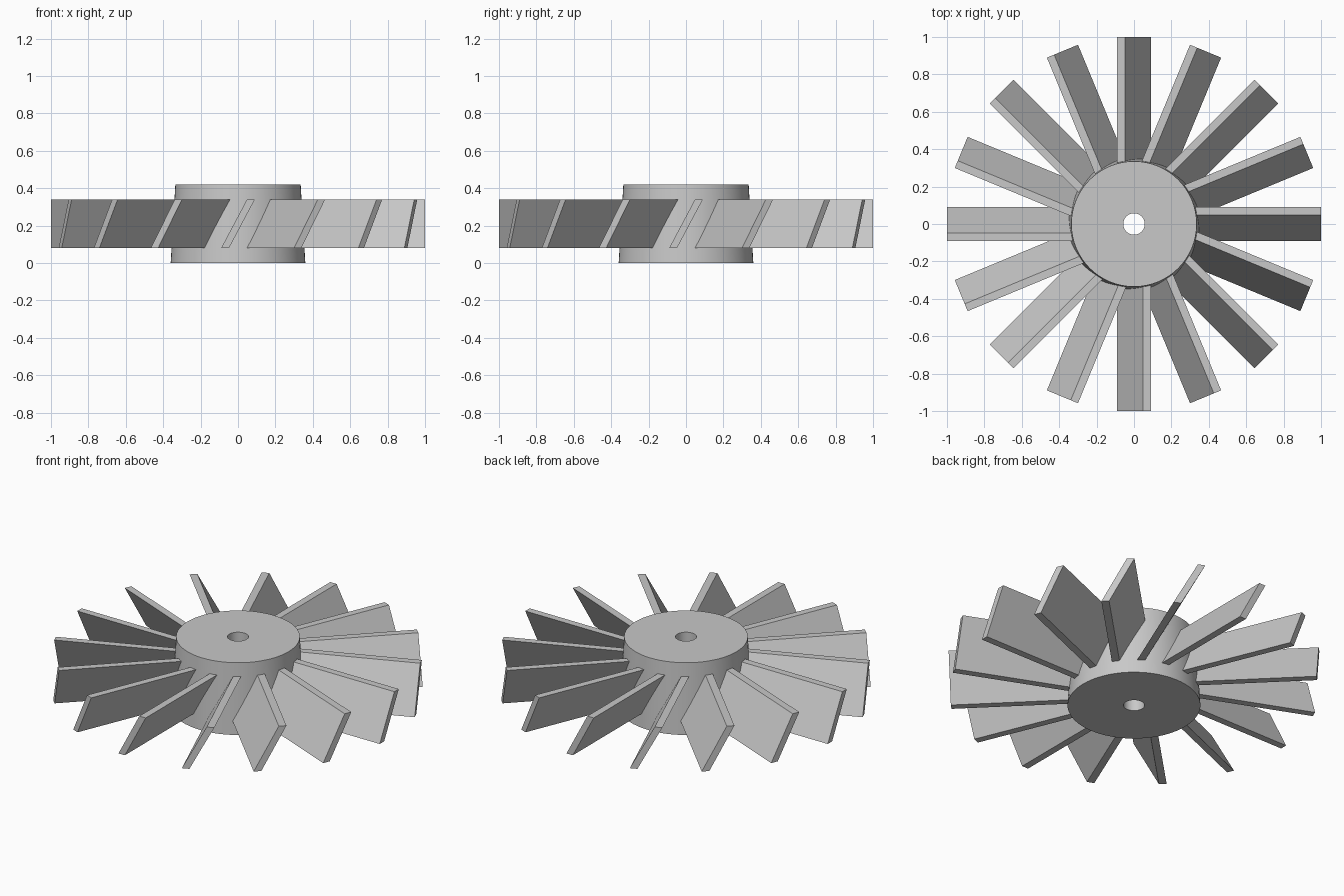
import bpy, bmesh, math
from mathutils import Matrix

if "Cube" in bpy.data.objects:
    bpy.data.objects.remove(bpy.data.objects["Cube"])

grey = bpy.data.materials.new("light_grey")
grey.diffuse_color = (0.58, 0.58, 0.58, 1)
grey.use_nodes = True
grey.node_tree.nodes["Principled BSDF"].inputs["Base Color"].default_value = grey.diffuse_color


def finish(bm, name):
    bmesh.ops.recalc_face_normals(bm, faces=bm.faces[:])
    mesh = bpy.data.meshes.new(name)
    bm.to_mesh(mesh)
    bm.free()
    mesh.materials.append(grey)
    ob = bpy.data.objects.new(name, mesh)
    bpy.context.collection.objects.link(ob)
    return ob


# Tapered hub with a through bore: closed profile revolved around z
SIDES = 64
profile = [(0.057, 0), (0.36, 0), (0.335, 0.42), (0.057, 0.42)]
bm = bmesh.new()
rings = []
for i in range(SIDES):
    a = 2 * math.pi * i / SIDES
    rings.append([bm.verts.new((r * math.cos(a), r * math.sin(a), z)) for r, z in profile])
for i in range(SIDES):
    p, q = rings[i], rings[(i + 1) % SIDES]
    for j in range(4):
        k = (j + 1) % 4
        bm.faces.new((p[j], q[j], q[k], p[k]))
hub = finish(bm, "hub")
bpy.context.view_layer.objects.active = hub
hub.select_set(True)
bpy.ops.object.shade_smooth_by_angle(angle=math.radians(30))

# Slanted flat blades, rooted just inside the hub
BLADES = 16
section = [(-0.09, 0.08), (-0.048, 0.08), (0.09, 0.34), (0.048, 0.34)]
for n in range(BLADES):
    bm = bmesh.new()
    root = [bm.verts.new((x, -0.31, z)) for x, z in section]
    tip = [bm.verts.new((x, -1.0, z)) for x, z in section]
    bm.faces.new(root)
    bm.faces.new(tip)
    for j in range(4):
        k = (j + 1) % 4
        bm.faces.new((root[j], root[k], tip[k], tip[j]))
    bm.transform(Matrix.Rotation(2 * math.pi * n / BLADES, 4, 'Z'))
    finish(bm, f"blade_{n + 1}")
